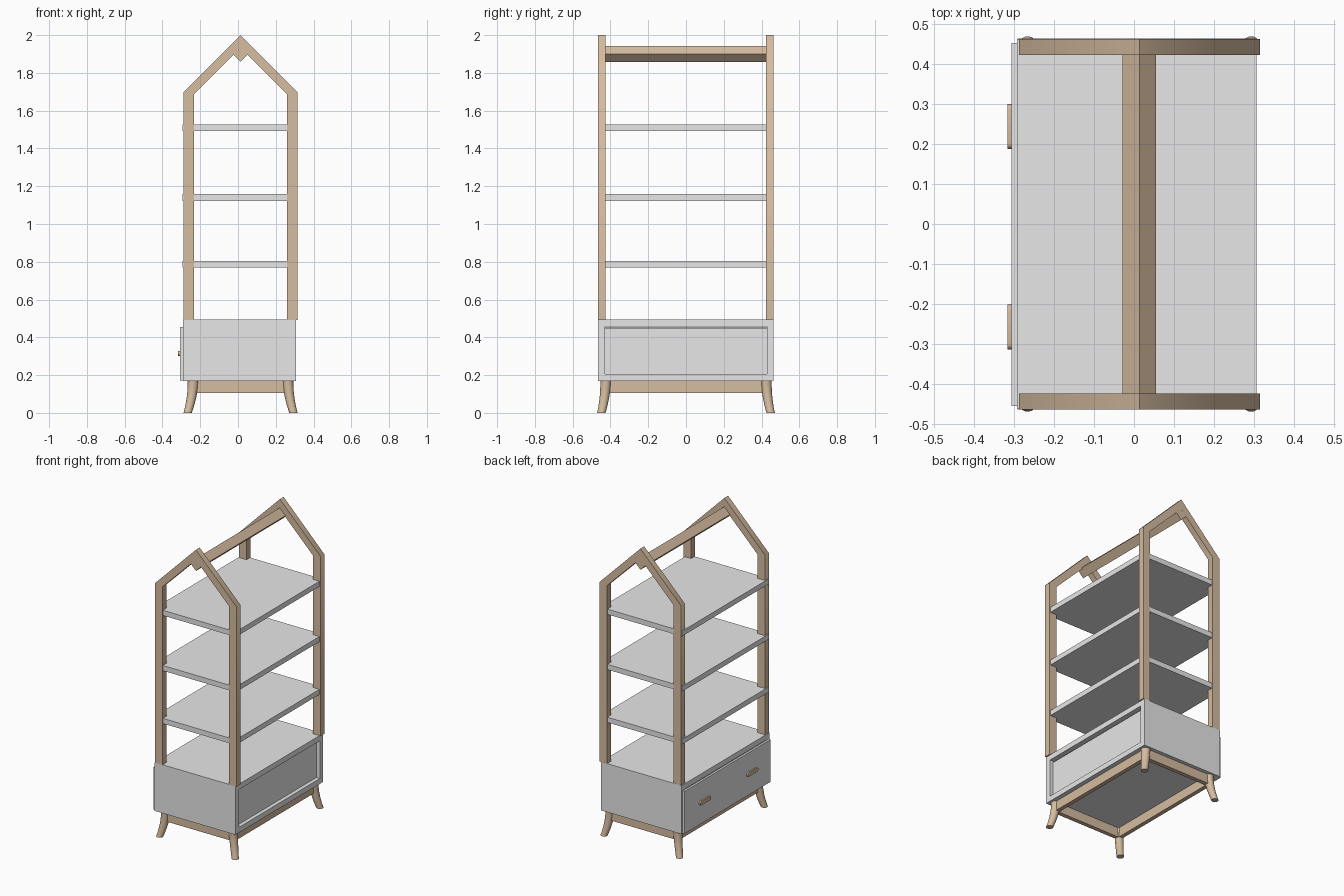
import bpy, bmesh, math
from mathutils import Vector

if "Cube" in bpy.data.objects:
    bpy.data.objects.remove(bpy.data.objects["Cube"])

CX = 0.0135  # centre of the wooden frame in x


def material(name, colour):
    m = bpy.data.materials.new(name)
    m.diffuse_color = (*colour, 1)
    m.use_nodes = True
    m.node_tree.nodes["Principled BSDF"].inputs["Base Color"].default_value = m.diffuse_color
    return m


WOOD = material("light wood", (0.67, 0.505, 0.35))
PAINT = material("white paint", (0.8, 0.8, 0.8))


def finish(name, bm, mat, smooth=None):
    bmesh.ops.recalc_face_normals(bm, faces=bm.faces[:])
    me = bpy.data.meshes.new(name)
    bm.to_mesh(me)
    bm.free()
    me.materials.append(mat)
    ob = bpy.data.objects.new(name, me)
    bpy.context.collection.objects.link(ob)
    if smooth:
        bpy.ops.object.select_all(action='DESELECT')
        ob.select_set(True)
        bpy.context.view_layer.objects.active = ob
        bpy.ops.object.shade_smooth_by_angle(angle=math.radians(smooth))
    return ob


def box_bm(lo, hi):
    bm = bmesh.new()
    bmesh.ops.create_cube(bm, size=1)
    for v in bm.verts:
        v.co = Vector([lo[i] if v.co[i] < 0 else hi[i] for i in range(3)])
    bm.normal_update()
    return bm


def box(name, lo, hi, mat):
    return finish(name, box_bm(lo, hi), mat)


def prism(name, points, direction, mat, smooth=None):
    bm = bmesh.new()
    face = bm.faces.new([bm.verts.new(p) for p in points])
    new = bmesh.ops.extrude_face_region(bm, geom=[face])["geom"]
    bmesh.ops.translate(bm, vec=direction,
                        verts=[g for g in new if isinstance(g, bmesh.types.BMVert)])
    return finish(name, bm, mat, smooth)


# House-shaped end frames: two posts and two rafters each, soft at the eaves
half = [(0.3015, 0.493), (0.3015, 1.697), (0, 2.0)]
inner = [(0, 1.932), (0.2465, 1.687), (0.2465, 0.493)]
outline = ([(CX - x, z) for x, z in half] + [(CX + x, z) for x, z in half[1::-1]]
           + [(CX + x, z) for x, z in inner[::-1]] + [(CX - x, z) for x, z in inner[1:]])
for label, y in (("front", -0.465), ("back", 0.4235)):
    prism(label + "_house_frame", [(x, y, z) for x, z in outline], (0, 0.04, 0), WOOD, 50)

# Ridge beam, a square bar turned on its corner, running through both frames
r = 0.042
prism("ridge_beam",
      [(CX + r * math.cos(a * math.pi / 2), -0.4645, 1.900 + r * math.sin(a * math.pi / 2))
       for a in range(4)], (0, 0.9275, 0), WOOD)

# Shelves, reaching through between the posts
for i, z in enumerate((0.769, 1.123, 1.493)):
    box(f"shelf_{i + 1}", (-0.293, -0.4625, z), (0.307, 0.4615, z + 0.035), PAINT)

# Cabinet shell, open on both long sides
bm = box_bm((-0.292, -0.465, 0.169), (0.307, 0.464, 0.494))
ends = [f for f in bm.faces if abs(f.normal.x) > 0.9]
bmesh.ops.inset_individual(bm, faces=ends, thickness=0.036, use_even_offset=True)
rims = [e for f in ends for e in f.edges]
bmesh.ops.delete(bm, geom=ends, context='FACES_ONLY')
bmesh.ops.bridge_loops(bm, edges=rims)
finish("cabinet", bm, PAINT)

# Drawer tray inside, its back showing on the +x side
bm = box_bm((-0.293, -0.4285, 0.2055), (0.282, 0.4275, 0.450))
top = [f for f in bm.faces if f.normal.z > 0.9]
bmesh.ops.inset_individual(bm, faces=top, thickness=0.018, use_even_offset=True)
floor = bmesh.ops.extrude_face_region(bm, geom=top)["geom"]
bmesh.ops.translate(bm, vec=(0, 0, -0.225),
                    verts=[g for g in floor if isinstance(g, bmesh.types.BMVert)])
bmesh.ops.delete(bm, geom=top, context='FACES_ONLY')
finish("drawer_tray", bm, PAINT)

# Drawer front on the -x side
box("drawer_front", (-0.307, -0.456, 0.172), (-0.2925, 0.453, 0.456), PAINT)

# Rounded pull handles
for label, cy in (("front", -0.258), ("back", 0.244)):
    pts = []
    for s in (1, -1):
        for k in range(9):
            a = -math.pi / 2 + math.pi * k / 8
            pts.append((-0.317, cy + s * (0.0435 + 0.0125 * math.cos(a)),
                        0.315 + s * 0.0135 * math.sin(a)))
    prism(label + "_handle", pts, (0.011, 0, 0), WOOD, 40)

# Apron rails under the cabinet
for s, label in ((-1, "front"), (1, "back")):
    y = s * 0.425
    box(label + "_apron", (CX - 0.25, y - 0.014, 0.106), (CX + 0.25, y + 0.014, 0.169), WOOD)
for s, label in ((-1, "left"), (1, "right")):
    x = CX + s * 0.25
    box(label + "_apron", (x - 0.014, -0.425, 0.106), (x + 0.014, 0.425, 0.169), WOOD)


# Curved, tapered legs flaring outward at the foot
def leg(name, sx, sy, rings=10, n=24):
    bm = bmesh.new()
    loops = []
    for i in range(rings + 1):
        t = i / rings  # 0 at the top, 1 at the floor
        rad = 0.029 - 0.007 * t
        cx = CX + sx * (0.251 + 0.029 * t ** 1.8)
        cy = sy * (0.425 + 0.023 * t ** 1.8)
        loops.append([bm.verts.new((cx + rad * math.cos(2 * math.pi * k / n),
                                    cy + rad * math.sin(2 * math.pi * k / n),
                                    0.170 * (1 - t))) for k in range(n)])
    for a, b in zip(loops, loops[1:]):
        for k in range(n):
            bm.faces.new((a[k], a[(k + 1) % n], b[(k + 1) % n], b[k]))
    bm.faces.new(loops[0])
    bm.faces.new(loops[-1])
    finish(name, bm, WOOD, 40)


for sx, lx in ((-1, "left"), (1, "right")):
    for sy, ly in ((-1, "front"), (1, "back")):
        leg(f"{ly}_{lx}_leg", sx, sy)
